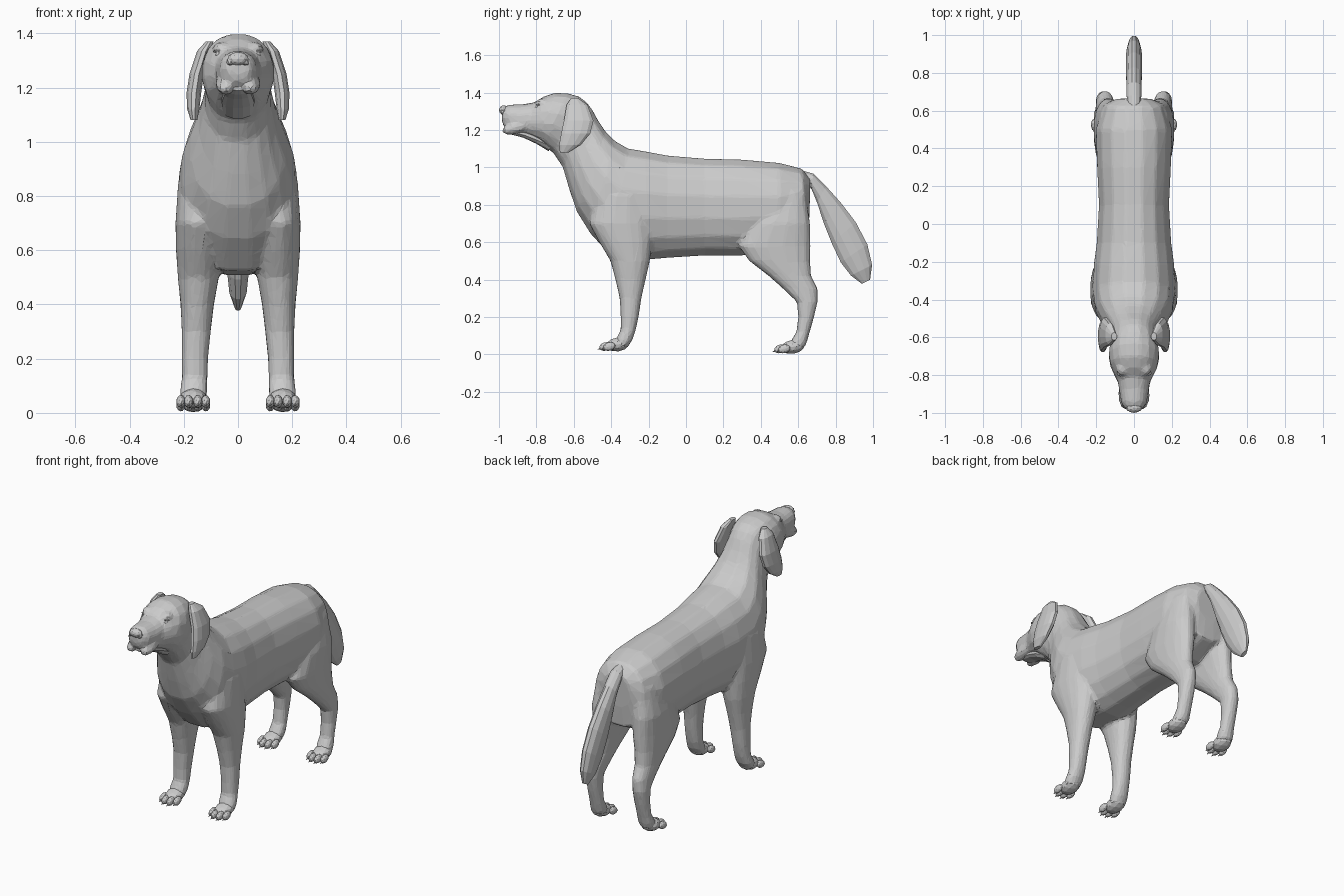
import bpy, bmesh, math
from mathutils import Vector, Matrix


def power(v, e):
    return math.copysign(abs(v) ** e, v)


def loft(bm, rings, sides=16, e=0.9):
    """Closed skin through rings given as (centre, u axis, v axis)."""
    loops = []
    for c, u, v in rings:
        loop = []
        for i in range(sides):
            a = 2 * math.pi * (i + 0.5) / sides
            loop.append(bm.verts.new(c + u * power(math.cos(a), e) + v * power(math.sin(a), e)))
        loops.append(loop)
    faces = [bm.faces.new(loops[0]), bm.faces.new(loops[-1][::-1])]
    for a, b in zip(loops, loops[1:]):
        for i in range(sides):
            j = (i + 1) % sides
            faces.append(bm.faces.new((a[i], b[i], b[j], a[j])))
    bmesh.ops.recalc_face_normals(bm, faces=faces)


def spine(rows):
    """Rows of top y, top z, bottom y, bottom z, half width."""
    out = []
    for ty, tz, by, bz, w in rows:
        t, b = Vector((0, ty, tz)), Vector((0, by, bz))
        out.append(((t + b) / 2, Vector((w, 0, 0)), (t - b) / 2))
    return out


def level(rows, s):
    """Rows of z, front y, back y, inner x, outer x; s mirrors."""
    return [(Vector((s * (x0 + x1) / 2, (y0 + y1) / 2, z)),
             Vector(((x1 - x0) / 2, 0, 0)), Vector((0, (y1 - y0) / 2, 0)))
            for z, y0, y1, x0, x1 in rows]


def ball(bm, loc, size, tilt=0.0, sub=2):
    m = Matrix.Translation(loc) @ Matrix.Rotation(tilt, 4, 'X') @ Matrix.Diagonal((*size, 1))
    bmesh.ops.create_icosphere(bm, subdivisions=sub, radius=1, matrix=m)


def finish(bm, name):
    me = bpy.data.meshes.new(name)
    bm.to_mesh(me)
    bm.free()
    ob = bpy.data.objects.new(name, me)
    bpy.context.collection.objects.link(ob)
    return ob


# torso, neck and head in one run from rump to muzzle
TRUNK = [
    (.665, .94, .66, .74, .09), (.62, .995, .65, .62, .165), (.5, 1.027, .5, .55, .205),
    (.3, 1.045, .3, .525, .198), (.1, 1.05, .1, .525, .188), (-.1, 1.067, -.1, .512, .2),
    (-.22, 1.09, -.2, .503, .215), (-.31, 1.105, -.4, .52, .222), (-.38, 1.145, -.51, .64, .21),
    (-.43, 1.195, -.585, .76, .178), (-.47, 1.255, -.625, .88, .145), (-.50, 1.31, -.66, 1.0, .125),
    (-.53, 1.35, -.71, 1.075, .122), (-.57, 1.38, -.745, 1.10, .13), (-.63, 1.397, -.765, 1.12, .135),
    (-.70, 1.4, -.79, 1.14, .128), (-.76, 1.38, -.82, 1.155, .108), (-.81, 1.348, -.86, 1.17, .086),
    (-.87, 1.338, -.90, 1.185, .078), (-.94, 1.336, -.955, 1.2, .068),
    (-.975, 1.325, -.978, 1.225, .05), (-.985, 1.3, -.984, 1.25, .03)]
FRONT_LEG = [
    (.95, -.40, -.26, .06, .165), (.85, -.48, -.2, .06, .222), (.7, -.52, -.18, .06, .232),
    (.6, -.465, -.18, .06, .23), (.5, -.405, -.192, .07, .223), (.4, -.378, -.215, .088, .213),
    (.3, -.355, -.238, .1, .208), (.2, -.35, -.253, .11, .208), (.13, -.35, -.268, .112, .208),
    (.08, -.375, -.285, .112, .215), (.04, -.39, -.31, .12, .212)]
HIND_LEG = [
    (.87, .45, .64, .05, .18), (.7, .34, .665, .055, .214), (.58, .28, .668, .06, .212),
    (.5, .335, .665, .075, .208), (.42, .44, .67, .09, .204), (.35, .52, .705, .102, .202),
    (.28, .592, .705, .112, .202), (.2, .6, .685, .115, .2), (.12, .59, .662, .117, .2),
    (.07, .56, .648, .113, .207), (.035, .54, .635, .12, .208)]
bm = bmesh.new()
loft(bm, spine(TRUNK))
for s in (-1, 1):
    loft(bm, level(FRONT_LEG, s))
    loft(bm, level(HIND_LEG, s))
    ball(bm, (s * .06, -.765, 1.345), (.035, .04, .025))    # brow
    ball(bm, (s * .045, -.9, 1.215), (.04, .09, .035), .3)  # lip flap
body = finish(bm, "body")

# fuse limbs into the trunk, then reduce to plain facets
m = body.modifiers.new("fuse", 'REMESH')
m.mode, m.voxel_size = 'VOXEL', .011
m = body.modifiers.new("soften", 'SMOOTH')
m.factor, m.iterations = .5, 5
m = body.modifiers.new("facet", 'DECIMATE')
m.ratio = .07

# lower jaw
bm = bmesh.new()
loft(bm, spine([(-.70, 1.16, -.735, 1.085, .06), (-.78, 1.18, -.80, 1.125, .062),
                (-.86, 1.2, -.87, 1.158, .052), (-.93, 1.21, -.935, 1.175, .042),
                (-.96, 1.21, -.958, 1.19, .025)]), 12)
finish(bm, "lower_jaw")

# nose
bm = bmesh.new()
ball(bm, (0, -.974, 1.306), (.04, .026, .026))
for s in (-1, 1):
    ball(bm, (s * .027, -.972, 1.296), (.018, .022, .02), 0, 1)
finish(bm, "nose")

# tail, a flattened blade
bm = bmesh.new()
loft(bm, spine([(.58, .995, .64, .92, .03), (.68, .968, .672, .88, .04), (.75, .90, .70, .81, .04),
                (.83, .812, .735, .70, .043), (.91, .708, .778, .59, .045), (.972, .59, .825, .49, .042),
                (.997, .48, .88, .42, .033), (.985, .4, .94, .377, .012)]), 12, 1)
finish(bm, "tail")

EAR = [(1.37, -.615, -.575, .09, .12), (1.335, -.64, -.525, .10, .152), (1.25, -.655, -.492, .125, .18),
       (1.18, -.67, -.51, .135, .191), (1.12, -.68, -.56, .142, .188), (1.08, -.675, -.625, .15, .175)]
for s, side in ((-1, "right"), (1, "left")):
    # hanging ear
    bm = bmesh.new()
    loft(bm, level(EAR, s), 12)
    finish(bm, "ear_" + side)
    # eye with lids
    bm = bmesh.new()
    ball(bm, (s * .068, -.795, 1.322), (.016, .014, .013))
    ball(bm, (s * .07, -.79, 1.335), (.025, .015, .007), 0, 1)
    ball(bm, (s * .07, -.79, 1.31), (.022, .014, .006), 0, 1)
    finish(bm, "eye_" + side)
    # paws with four toes and claws
    for y, z, end in ((-.375, .018, "front"), (.56, .005, "hind")):
        bm = bmesh.new()
        ball(bm, (s * .165, y + .01, z + .035), (.05, .065, .037), .15)
        for dx, dy in ((-.046, -.035), (-.017, -.056), (.017, -.056), (.046, -.035)):
            x = s * .165 + dx
            ball(bm, (x, y + dy, z + .024), (.017, .034, .023), .25)
            mat = Matrix.Translation((x, y + dy - .03, z + .012)) @ Matrix.Rotation(math.radians(105), 4, 'X')
            bmesh.ops.create_cone(bm, cap_ends=True, segments=6, radius1=.007, radius2=.001,
                                  depth=.025, matrix=mat)
        finish(bm, f"paw_{end}_{side}")
